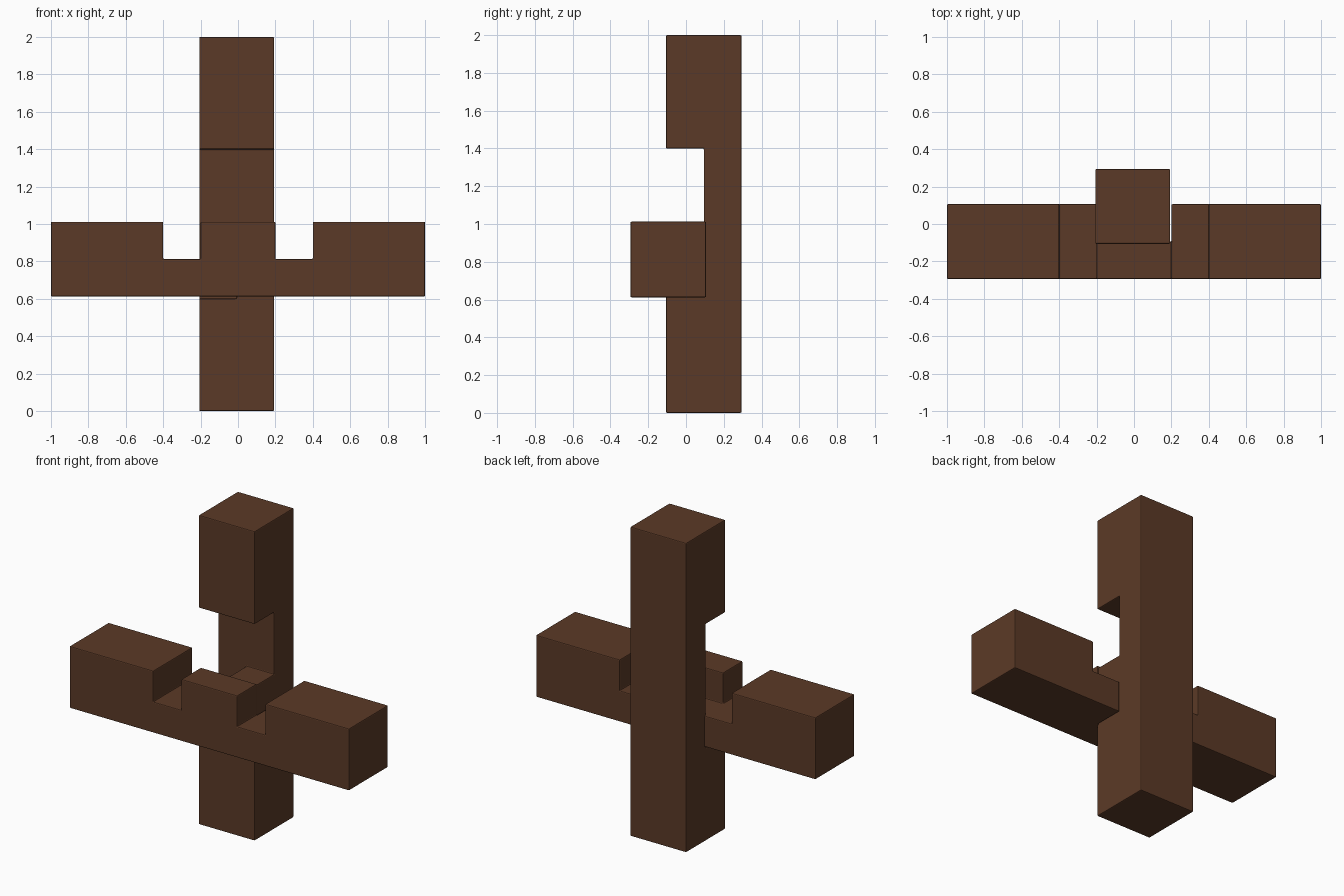
import bpy, bmesh
from mathutils import Vector

if "Cube" in bpy.data.objects:
    bpy.data.objects.remove(bpy.data.objects["Cube"])

CELL = 0.2

wood = bpy.data.materials.new("dark brown wood")
wood.diffuse_color = (0.105, 0.042, 0.020, 1)
wood.use_nodes = True
wood.node_tree.nodes["Principled BSDF"].inputs["Base Color"].default_value = wood.diffuse_color


def notched_bar(name, size, removed, origin):
    """Bar made of a grid of cells, minus the removed ones; only outer skin is kept."""
    cells = {(i, j, k) for i in range(size[0]) for j in range(size[1])
             for k in range(size[2]) if not removed(i, j, k)}
    bm = bmesh.new()
    for c in cells:
        for axis in range(3):
            for side in (0, 1):
                nb = list(c)
                nb[axis] += 1 if side else -1
                if tuple(nb) in cells:
                    continue
                quad = []
                for a, b in ((0, 0), (1, 0), (1, 1), (0, 1)):
                    p = list(c)
                    p[axis] += side
                    p[(axis + 1) % 3] += a
                    p[(axis + 2) % 3] += b
                    quad.append(bm.verts.new(Vector(p) * CELL + Vector(origin)))
                bm.faces.new(quad if side else quad[::-1])
    bmesh.ops.remove_doubles(bm, verts=bm.verts, dist=0.001)
    bmesh.ops.dissolve_limit(bm, angle_limit=0.01, verts=bm.verts, edges=bm.edges)
    bmesh.ops.recalc_face_normals(bm, faces=bm.faces)
    mesh = bpy.data.meshes.new(name)
    bm.to_mesh(mesh)
    bm.free()
    mesh.materials.append(wood)
    obj = bpy.data.objects.new(name, mesh)
    bpy.context.collection.objects.link(obj)
    # slightly eased edges
    bev = obj.modifiers.new("eased edges", 'BEVEL')
    bev.width = 0.006
    bev.segments = 2
    bev.limit_method = 'ANGLE'
    return obj


# upright: front notch in the middle, with one block left in its lower right
def upright_cut(i, j, k):
    return j == 0 and 3 <= k < 7 and not (i == 1 and k < 5)


# crossbar: two top notches, a half-depth centre cut, and a slot for the block
def crossbar_cut(i, j, k):
    top_notch = k == 1 and i in (3, 6)
    centre = j == 1 and (i == 5 or (i == 4 and k == 1))
    return top_notch or centre


notched_bar("upright_bar", (2, 2, 10), upright_cut, (-0.207, -0.106, 0.0))
notched_bar("crossbar", (10, 2, 2), crossbar_cut, (-1.0, -0.294, 0.612))
